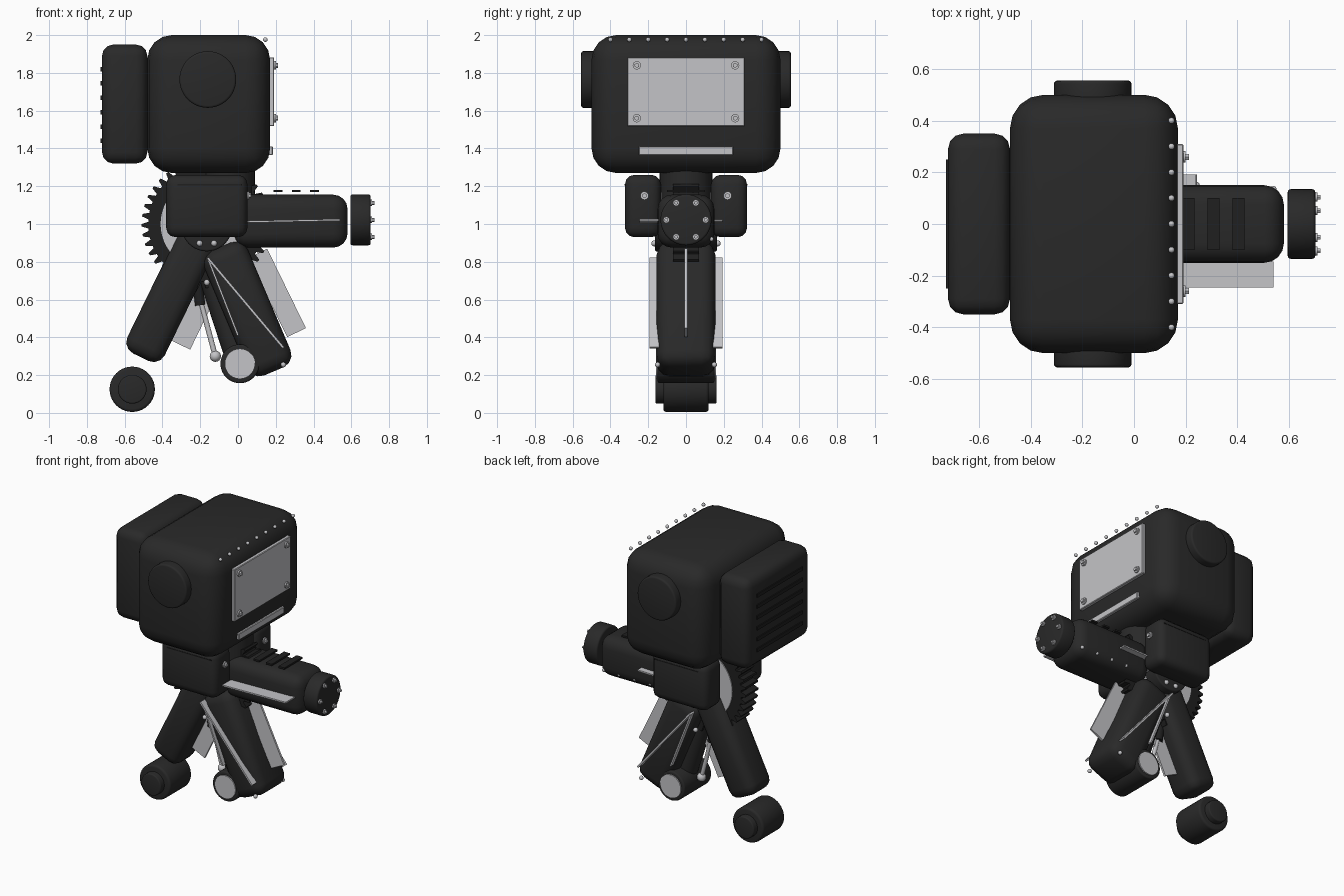
import bpy, bmesh, math
from mathutils import Matrix, Vector

start = bpy.data.objects.get("Cube")
if start:
    bpy.data.objects.remove(start)


def material(name, r, g, b, metal=0.0):
    m = bpy.data.materials.new(name)
    m.use_nodes = True
    m.diffuse_color = (r, g, b, 1)
    m.node_tree.nodes["Principled BSDF"].inputs["Base Color"].default_value = (r, g, b, 1)
    return m


DARK = material("charcoal", 0.022, 0.022, 0.022)
BLACK = material("black rubber", 0.014, 0.014, 0.014)
SILVER = material("silver", 0.55, 0.55, 0.57)
parts = []


def finish(name, bm, mat, matrix=Matrix()):
    bmesh.ops.recalc_face_normals(bm, faces=bm.faces)
    mesh = bpy.data.meshes.new(name)
    bm.to_mesh(mesh)
    bm.free()
    mesh.materials.append(mat)
    ob = bpy.data.objects.new(name, mesh)
    ob.matrix_world = matrix
    bpy.context.collection.objects.link(ob)
    parts.append(ob)
    return ob


def bevel(bm, edges, width, segments):
    if width:
        bmesh.ops.bevel(bm, geom=edges, offset=width, segments=segments,
                        profile=0.5, affect='EDGES')


def block(name, center, size, mat, round_=0.0, segments=3, matrix=None):
    bm = bmesh.new()
    bmesh.ops.create_cube(bm, size=1)
    bmesh.ops.scale(bm, vec=size, verts=bm.verts)
    bevel(bm, bm.edges[:], round_, segments)
    return finish(name, bm, mat, matrix or Matrix.Translation(center))


def beam(name, a, b, width, depth, mat, y=0, round_=0.0):
    """Box running from a to b, both given as (x, z)."""
    dx, dz = b[0] - a[0], b[1] - a[1]
    mid = Vector(((a[0] + b[0]) / 2, y, (a[1] + b[1]) / 2))
    turn = Matrix.Rotation(-math.atan2(dz, dx), 4, 'Y')
    return block(name, mid, (math.hypot(dx, dz), depth, width), mat, round_,
                 matrix=Matrix.Translation(mid) @ turn)


def rod(name, a, b, radius, mat, sides=32, round_=0.0):
    a, b = Vector(a), Vector(b)
    bm = bmesh.new()
    bmesh.ops.create_cone(bm, cap_ends=True, segments=sides, radius1=radius,
                          radius2=radius, depth=(b - a).length)
    rims = [e for e in bm.edges if abs(e.verts[0].co.z - e.verts[1].co.z) < 1e-5]
    bevel(bm, rims, round_, 3)
    turn = (b - a).to_track_quat('Z', 'Y').to_matrix().to_4x4()
    return finish(name, bm, mat, Matrix.Translation((a + b) / 2) @ turn)


def ball(name, center, radius, mat=SILVER):
    bm = bmesh.new()
    bmesh.ops.create_uvsphere(bm, u_segments=16, v_segments=8, radius=radius)
    return finish(name, bm, mat, Matrix.Translation(center))


def bolt(name, x, y, z, radius=0.022):
    """Washer with a hexagonal head, facing +x."""
    rod(name + "_washer", (x - 0.005, y, z), (x + 0.01, y, z), radius, SILVER, 16)
    rod(name + "_head", (x, y, z), (x + 0.022, y, z), radius * 0.6, SILVER, 6)


# Head housing with rear pack and vents
block("head", (-0.155, 0, 1.635), (0.65, 1.0, 0.73), DARK, 0.13, 4)
block("rear_pack", (-0.6, 0, 1.635), (0.24, 0.7, 0.63), DARK, 0.06)
for i in range(6):
    block("vent_slat", (-0.72, 0, 1.44 + i * 0.076), (0.014, 0.5, 0.024), BLACK)
for s in (-1, 1):
    rod("side_cap", (-0.16, s * 0.44, 1.765), (-0.16, s * 0.555, 1.765), 0.15, DARK, 48, 0.012)

# Face plate, lower strip and brow rivets
block("face_plate", (0.178, 0, 1.7), (0.026, 0.62, 0.365), SILVER, 0.004, 1)
block("face_strip", (0.173, 0, 1.388), (0.022, 0.5, 0.046), SILVER, 0.004, 1)
for s in (-1, 1):
    for z in (1.56, 1.84):
        bolt("plate_bolt", 0.19, s * 0.26, z)
for i in range(9):
    ball("brow_rivet", (0.145, -0.4 + i * 0.1, 1.976), 0.012)

# Neck and shoulder pods
rod("neck", (-0.05, 0, 1.1), (-0.05, 0, 1.3), 0.14, DARK)
block("neck_plate", (-0.03, 0, 1.07), (0.06, 0.34, 0.2), SILVER, 0.004, 1)
for s in (-1, 1):
    block("shoulder_pod", (-0.165, s * 0.228, 1.095), (0.43, 0.19, 0.33), DARK, 0.05)
    block("pod_panel_line", (-0.15, s * 0.322, 1.208), (0.34, 0.006, 0.006), BLACK)
    bolt("pod_bolt", 0.048, s * 0.22, 1.15)

# Toothed drive wheel
bm = bmesh.new()
teeth = 40
ring = []
for i in range(teeth * 4):
    r = 0.34 if i % 4 < 2 else 0.305
    t = 2 * math.pi * i / (teeth * 4)
    ring.append(bm.verts.new((r * math.cos(t), -0.07, r * math.sin(t))))
face = bm.faces.new(ring)
out = bmesh.ops.extrude_face_region(bm, geom=[face])
bmesh.ops.translate(bm, vec=(0, 0.14, 0),
                    verts=[v for v in out["geom"] if isinstance(v, bmesh.types.BMVert)])
finish("drive_wheel", bm, BLACK, Matrix.Translation((-0.17, 0, 1.0)))
rod("drive_wheel_disc", (-0.17, -0.077, 1), (-0.17, 0.077, 1), 0.24, SILVER, 48)

# Hip drum
rod("hip_drum", (-0.165, -0.165, 0.99), (-0.165, 0.165, 0.99), 0.135, DARK, 40, 0.01)
for s in (-1, 1):
    for i in range(8):
        t = math.pi * (i + 0.5) / 4
        ball("hip_bolt", (-0.165 + 0.1 * math.cos(t), s * 0.168, 0.99 + 0.1 * math.sin(t)), 0.016)

# Forward arm, end cap, cooling fins and side strips
block("arm", (0.28, 0, 1.015), (0.6, 0.3, 0.28), DARK, 0.075, 4)
rod("arm_cap", (0.595, 0, 1.022), (0.702, 0, 1.022), 0.135, DARK, 40, 0.012)
for i in range(6):
    t = math.pi * i / 3
    bolt("cap_bolt", 0.7, 0.104 * math.cos(t), 1.022 + 0.104 * math.sin(t), 0.017)
for x in (0.212, 0.308, 0.405):
    block("arm_fin", (x, 0, 1.175), (0.046, 0.2, 0.012), BLACK)
beam("arm_strip_right", (0.05, 1.012), (0.54, 1.022), 0.01, 0.1, SILVER, -0.195)
beam("arm_strip_left", (0.0, 1.015), (0.24, 1.02), 0.01, 0.05, SILVER, 0.167)
for i in range(4):
    ball("arm_rivet", (0.18 + i * 0.12, 0.135, 0.92), 0.012)

# Front leg with side strips and centre fin
beam("front_leg", (-0.09, 0.88), (0.19, 0.22), 0.25, 0.31, DARK, 0, 0.07)
beam("front_leg_fin", (0.105, 0.845), (0.31, 0.425), 0.11, 0.014, SILVER)
rod("inner_leg", (-0.15, 0, 0.76), (0.0, 0, 0.3), 0.07, DARK, 24)
for s in (-1, 1):
    beam("leg_strip", (-0.16, 0.82), (0.24, 0.345), 0.012, 0.05, SILVER, s * 0.167)
    beam("short_leg_strip", (-0.16, 0.82), (0.0, 0.41), 0.01, 0.03, SILVER, s * 0.157)
    ball("leg_rivet", (0.24, s * 0.15, 0.255), 0.014)
    ball("leg_rivet", (-0.165, s * 0.13, 0.69), 0.016)

# Ankle wheel
rod("ankle_wheel", (0.01, -0.15, 0.26), (0.01, 0.15, 0.26), 0.103, DARK, 40, 0.01)
rod("ankle_disc", (0.01, -0.158, 0.26), (0.01, 0.158, 0.26), 0.08, SILVER, 40)

# Piston between the legs
rod("piston_sleeve", (-0.23, 0, 0.8), (-0.2, 0, 0.57), 0.028, BLACK, 20)
rod("piston_rod", (-0.2, 0, 0.6), (-0.12, 0, 0.3), 0.014, SILVER, 16)
ball("piston_ball", (-0.12, 0, 0.3), 0.03)

# Rear leg, fin and foot roller
beam("rear_leg", (-0.2, 0.94), (-0.515, 0.295), 0.22, 0.24, DARK, 0, 0.065)
beam("rear_leg_fin", (-0.305, 0.36), (-0.14, 0.7), 0.115, 0.014, SILVER)
rod("foot_roller", (-0.56, -0.12, 0.125), (-0.56, 0.12, 0.125), 0.12, DARK, 40, 0.015)
rod("foot_hub", (-0.56, -0.162, 0.125), (-0.56, 0.162, 0.125), 0.076, DARK, 32, 0.008)

# Smooth shading with sharp edges kept
bpy.ops.object.select_all(action='DESELECT')
for ob in parts:
    ob.select_set(True)
bpy.context.view_layer.objects.active = parts[0]
bpy.ops.object.shade_smooth_by_angle(angle=math.radians(35))
